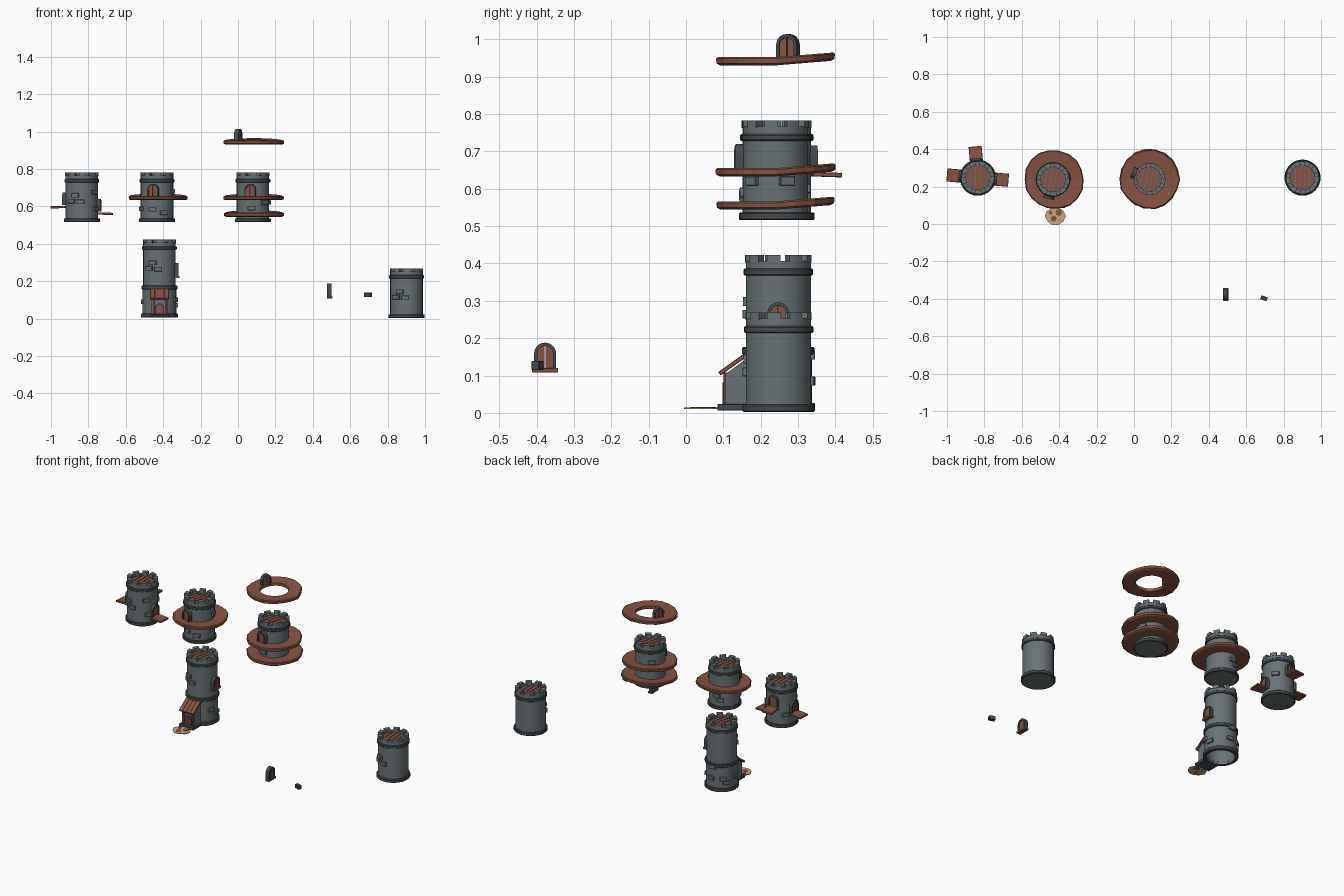
import bpy, bmesh, math, random
from mathutils import Matrix, Vector

if "Cube" in bpy.data.objects:
    bpy.data.objects.remove(bpy.data.objects["Cube"])

random.seed(4)
T, R, rad = Matrix.Translation, Matrix.Rotation, math.radians


def material(name, rgb):
    m = bpy.data.materials.new(name)
    m.diffuse_color = (*rgb, 1)
    m.use_nodes = True
    m.node_tree.nodes["Principled BSDF"].inputs["Base Color"].default_value = m.diffuse_color
    return m


STONE = material("stone", (0.14, 0.17, 0.18))
TRIM = material("dark_stone", (0.06, 0.07, 0.075))
WOOD = material("wood", (0.25, 0.085, 0.055))
SAND = material("sand", (0.60, 0.38, 0.20))


def put(name, bm, mat, M=Matrix(), smooth=False):
    bmesh.ops.remove_doubles(bm, verts=bm.verts, dist=1e-5)
    bmesh.ops.recalc_face_normals(bm, faces=bm.faces)
    me = bpy.data.meshes.new(name)
    bm.to_mesh(me)
    bm.free()
    me.materials.append(mat)
    ob = bpy.data.objects.new(name, me)
    bpy.context.collection.objects.link(ob)
    ob.matrix_world = M
    if smooth:
        bpy.context.view_layer.objects.active = ob
        ob.select_set(True)
        bpy.ops.object.shade_smooth_by_angle(angle=rad(30))
        ob.select_set(False)
    return ob


def box(name, size, M, mat):
    bm = bmesh.new()
    bmesh.ops.create_cube(bm, size=1, matrix=Matrix.Diagonal((*size, 1)))
    bmesh.ops.bevel(bm, geom=bm.edges[:], offset=0.0015, segments=1, affect='EDGES')
    return put(name, bm, mat, M)


def prism(name, pts, depth, M, mat):
    """Extrude a flat outline given in local XY along local Z."""
    bm = bmesh.new()
    f = bm.faces.new([bm.verts.new((x, y, 0)) for x, y in pts])
    ext = bmesh.ops.extrude_face_region(bm, geom=[f])
    bmesh.ops.translate(bm, vec=(0, 0, depth),
                        verts=[v for v in ext['geom'] if isinstance(v, bmesh.types.BMVert)])
    return put(name, bm, mat, M)


def lathe(name, prof, M, mat, seg=32, closed=False, arc=None, warp=None, smooth=True):
    """Revolve (radius, z) points; arc = (start, end) degrees gives a closed wedge."""
    bm = bmesh.new()
    a0, a1 = arc or (0, 360)
    rings = []
    for i in range(seg + (1 if arc else 0)):
        a = rad(a0 + (a1 - a0) * i / seg)
        k = warp[i] if warp else 1
        rings.append([bm.verts.new((r * (k if r > .1 else 1) * math.cos(a),
                                    r * (k if r > .1 else 1) * math.sin(a), z)) for r, z in prof])
    n = len(prof)
    for i in range(seg):
        p, q = rings[i], rings[(i + 1) % len(rings)]
        for j in range(n if closed else n - 1):
            bm.faces.new((p[j], q[j], q[(j + 1) % n], p[(j + 1) % n]))
    if arc:
        bm.faces.new(rings[0])
        bm.faces.new(rings[-1])
    return put(name, bm, mat, M, smooth)


def band(name, M, r0, r1, z0, z1, mat=TRIM):
    c = .003
    lathe(name, [(r0, z0), (r1 - c, z0), (r1, z0 + c), (r1, z1 - c), (r1 - c, z1), (r0, z1)],
          M, mat, closed=True)


def brick(name, M, ang, z, r=.087):
    box(name + "_brick", (.016, .042, .024), M @ R(rad(ang), 4, 'Z') @ T((r, 0, z)), STONE)


def arch(w, h, n=10):
    """Arched outline from bottom left, over the top, to bottom right."""
    pts = [(-w, 0)]
    pts += [(-w * math.cos(math.pi * i / n), h - w + w * math.sin(math.pi * i / n)) for i in range(n + 1)]
    return pts + [(w, 0)]


def door(name, M, ang, z, r, ledge=False, s=1.0):
    """Arched door facing outwards; r is the radius of its front face."""
    F = M @ R(rad(ang), 4, 'Z') @ T((r - .024, 0, z))
    A = F @ Matrix(((0, 0, 1, 0), (1, 0, 0, 0), (0, 1, 0, 0), (0, 0, 0, 1)))
    outer, inner = arch(.0295 * s, .068 * s), arch(.021 * s, .059 * s)
    prism(name + "_frame", outer + inner[::-1], .024, A, TRIM)
    half = [p for p in inner if p[0] < -1e-4]
    left = half + [(-.0012, .059 * s), (-.0012, 0)]
    for side in (1, -1):
        prism(name + "_leaf", [(x * side, y) for x, y in left], .014, A @ T((0, 0, .004)), WOOD)
    if ledge:
        box(name + "_ledge", (.028, .07, .012), F @ T((.014, 0, -.006)), WOOD)


def tower(name, x, y, z, plank_turn=0, cluster=True):
    M = T((x, y, z))
    lathe(name + "_body", [(0, 0), (.087, 0), (.087, .25), (.066, .25), (.066, .236), (0, .236)], M, STONE)
    band(name + "_base", M, .08, .0965, 0, .02)
    band(name + "_collar", M, .08, .093, .212, .23)
    for i in range(9):
        a = i * 40 - 100
        lathe(name + "_merlon", [(.064, .246), (.089, .246), (.089, .266), (.064, .266)], M, STONE,
              seg=4, closed=True, arc=(a, a + 24))
    # roof planks
    W = .064
    for i in range(5):
        x0, x1 = W * (-.98 + i * .392 + .03), W * (-.98 + (i + 1) * .392 - .03)
        xs = [x0 + (x1 - x0) * t / 3 for t in range(4)]
        half = [(v, math.sqrt(W * W - v * v)) for v in xs]
        prism(name + "_roof_plank", half + [(a, -b) for a, b in half[::-1]], .01,
              M @ R(rad(plank_turn), 4, 'Z') @ T((0, 0, .234)), WOOD)
    if cluster:
        for a, h in ((-114, .142), (-128, .112), (-95, .108)):
            brick(name, M, a, h)
    return M


def deck(name, x, y, z):
    """Irregular wooden ring, its back half lifted slightly."""
    n = 18
    warp = [random.uniform(.965, 1.02) for _ in range(n)]
    ob = lathe(name, [(.083, -.010), (.15, -.012), (.160, -.007), (.161, .006), (.156, .010), (.083, .008)],
               T((x, y, z)), WOOD, seg=n, closed=True, warp=warp, smooth=False)
    for v in ob.data.vertices:
        v.co.z += .013 * max(0, v.co.y) / .16


# tower with three small balconies
A = tower("balcony_tower", -.835, .248, .516)
for ang, z in ((-5, .565), (175, .60), (95, .642)):
    box("balcony", (.078, .07, .012), A @ R(rad(ang), 4, 'Z') @ R(rad(2), 4, 'Y') @ T((.124, 0, z - .516)), WOOD)
    door("balcony_door", A, ang, z - .516 + .006, .103)
for ang, z in ((-40, .16), (-32, .07), (140, .08), (40, .13)):
    brick("balcony_tower", A, ang, z)

# tower with one round deck
B = tower("deck_tower", -.433, .238, .516, -15, False)
deck("single_deck", -.427, .238, .645)
door("deck_tower_door", B, -103, .136, .106)
for ang, z in ((-105, .067), (-66, .05), (10, .165), (110, .06), (95, .085), (200, .07)):
    brick("deck_tower", B, ang, z)

# tower with two decks
C = tower("double_deck_tower", .08, .24, .516, -15, False)
deck("upper_deck", .083, .24, .645)
deck("lower_deck", .083, .24, .556)
door("double_deck_door", C, -99, .136, .106)
for ang, z in ((-46, .104), (-95, .075), (20, .105), (130, .16)):
    brick("double_deck_tower", C, ang, z)

# loose deck ring with its door
deck("loose_deck", .083, .24, .942)
door("loose_deck_door", T((.083, .24, 0)), 158, .946, .1)

# plain tower
tower("plain_tower", .901, .248, .002)

# two-storey tower: open-bottomed ground floor under a standard tower
gx, gy = -.42, .247
G = T((gx, gy, 0))
E = tower("upper_storey", gx, gy, .156, -15)
lathe("ground_floor_wall", [(.09, .008), (.09, .158), (.08, .158), (.08, .008)], G, STONE, closed=True)
band("ground_floor_base", G, .08, .0985, .005, .027)
door("side_window", E, 0, .072, .102, ledge=True)
for ang, z in ((130, .085), (142, .062), (92, .155), (85, .085), (10, .07), (-20, .10), (180, .09)):
    brick("ground_floor", G, ang, z, .09)

# porch: step, sloping side walls, lean-to roof and door
box("porch_step", (.10, .085, .018), T((gx, .127, .015)), TRIM)
YZX = Matrix(((0, 0, 1, 0), (1, 0, 0, 0), (0, 1, 0, 0), (0, 0, 0, 1)))
wall = [(.106, .02), (.175, .02), (.175, .155), (.106, .104)]
for dx in (-.043, .033):
    prism("porch_side_wall", wall, .010, T((gx + dx, 0, 0)) @ YZX, STONE)
box("porch_front_panel", (.07, .008, .085), T((gx, .112, .065)), STONE)
for dx in (-.032, .032):
    box("porch_post", (.011, .010, .085), T((gx + dx, .105, .065)), WOOD)
slope = math.atan2(.05, .07)
for i in range(4):
    box("porch_roof_board", (.026, .09, .011),
        T((gx - .0375 + i * .025, .126, .131)) @ R(slope, 4, 'X'), WOOD)
door("porch_door", T((gx, .2, 0)), -90, .023, .102, s=.85)

# round sand mat with paving spots
mat_pts = [(.056 * k * math.cos(rad(36 * i)), .05 * k * math.sin(rad(36 * i)))
           for i, k in enumerate((1, .95, 1.0, .92, 1.0, 1.02, .93, 1, .97, .95))]
prism("sand_mat", mat_pts, .004, T((gx, .042, .010)), SAND)
for dx, dy, r in ((.018, .020, .018), (-.026, .018, .010), (-.010, -.014, .016)):
    prism("paving_spot", [(r * math.cos(rad(45 * i)), r * math.sin(rad(45 * i))) for i in range(8)],
          .006, T((gx + dx, .042 + dy, .010)), WOOD)

# loose spare door and brick
door("spare_door", T((.4, -.377, 0)), 0, .12, .1, ledge=True)
box("spare_brick", (.022, .036, .024), T((.695, -.397, .127)) @ R(rad(70), 4, 'Z'), TRIM)
